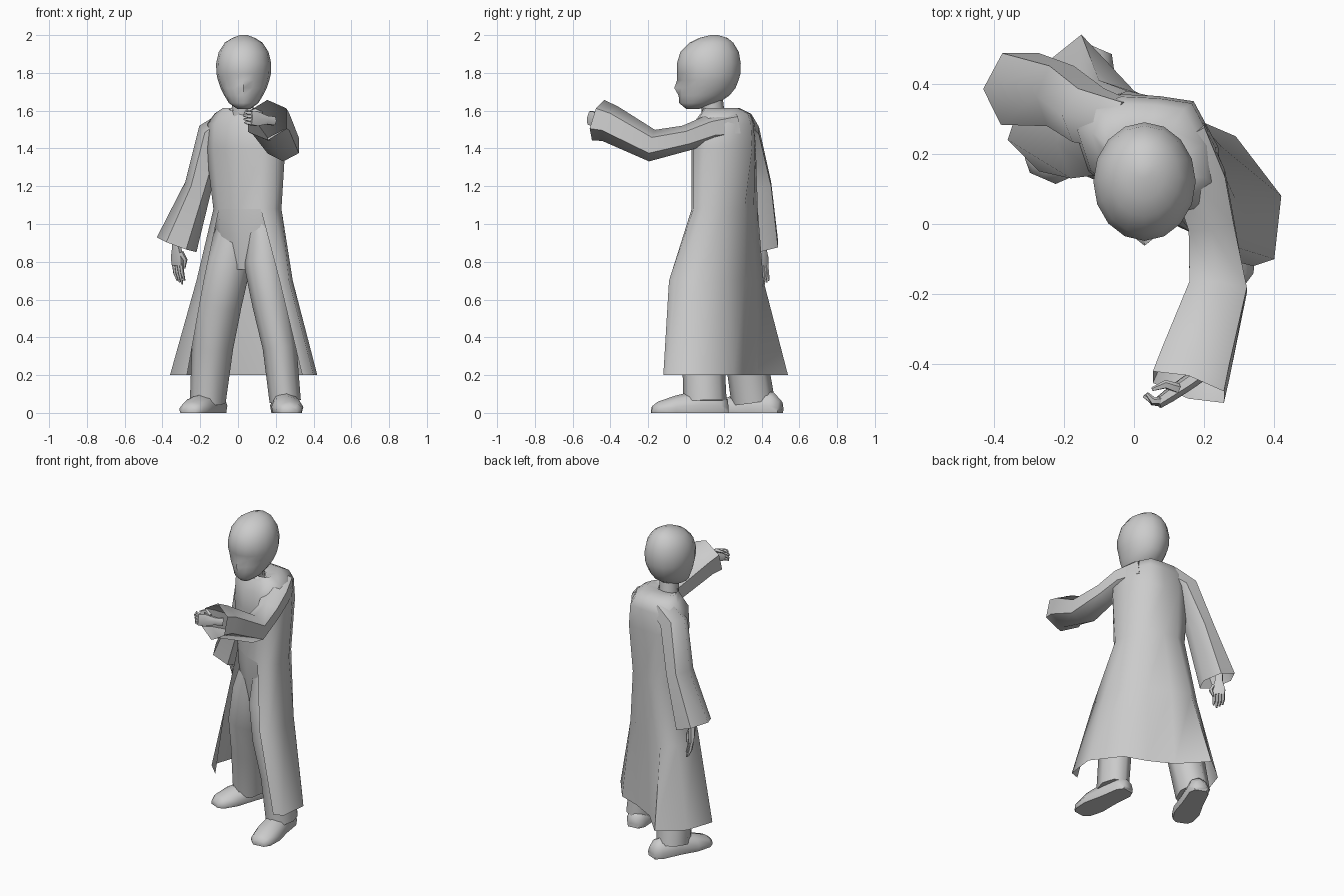
import bpy
from math import sin, cos, pi, radians
from mathutils import Vector

cube = bpy.data.objects.get("Cube")
if cube:
    bpy.data.objects.remove(cube, do_unlink=True)

grey = bpy.data.materials.new("plain_grey")
grey.use_nodes = True
grey.diffuse_color = (0.6, 0.6, 0.6, 1)
grey.node_tree.nodes["Principled BSDF"].inputs["Base Color"].default_value = (0.6, 0.6, 0.6, 1)
parts = []


def loft(name, rings, cap_start=True, cap_end=True, skip=None):
    """Join equal rings of points with quads; skip(row, column) leaves openings."""
    n = len(rings[0])
    verts = [p for ring in rings for p in ring]
    faces = []
    for r in range(len(rings) - 1):
        for i in range(n):
            if skip and skip(r, i):
                continue
            j = (i + 1) % n
            faces.append((r * n + i, r * n + j, (r + 1) * n + j, (r + 1) * n + i))
    if cap_start:
        faces.append(tuple(reversed(range(n))))
    if cap_end:
        faces.append(tuple(range(len(verts) - n, len(verts))))
    mesh = bpy.data.meshes.new(name)
    mesh.from_pydata(verts, [], faces)
    mesh.materials.append(grey)
    obj = bpy.data.objects.new(name, mesh)
    bpy.context.collection.objects.link(obj)
    parts.append(obj)


def tube(name, stations, ref, n=8, cap_end=True):
    """Sweep ellipses (x, y, z, side radius, other radius) along a path."""
    points = [Vector(s[:3]) for s in stations]
    rings = []
    for k, s in enumerate(stations):
        t = points[min(k + 1, len(points) - 1)] - points[max(k - 1, 0)]
        side = t.cross(Vector(ref)).normalized()
        other = side.cross(t).normalized()
        rings.append([points[k] + side * s[3] * cos(2 * pi * i / n)
                      + other * s[4] * sin(2 * pi * i / n) for i in range(n)])
    loft(name, rings, True, cap_end)


# Head: height, front y, back y, half width
head_rows = [
    (1.61, 0.0, 0.07, 0.035), (1.64, -0.03, 0.17, 0.078), (1.68, -0.033, 0.23, 0.102),
    (1.72, -0.04, 0.262, 0.122), (1.76, -0.04, 0.278, 0.136), (1.795, -0.048, 0.288, 0.144),
    (1.85, -0.048, 0.29, 0.146), (1.91, -0.03, 0.28, 0.132), (1.96, 0.02, 0.25, 0.1),
    (1.985, 0.07, 0.22, 0.06), (2.0, 0.13, 0.17, 0.02)]
# Lips, nose and eye sockets push single points in or out
features = {(1, 0): -0.006, (2, 0): -0.006, (3, 0): -0.022, (4, 0): -0.008,
            (4, 1): 0.014, (4, 15): 0.014, (3, 1): 0.004, (3, 15): 0.004}
head = []
for r, (z, front, back, w) in enumerate(head_rows):
    ring = []
    for i in range(16):
        a = 2 * pi * i / 16
        y = (front + back) / 2 - (back - front) / 2 * cos(a)
        ring.append((0.03 + w * sin(a), y + features.get((r, i), 0), z))
    head.append(ring)
loft("head", head)
tube("neck", [(0.02, 0.15, 1.54, 0.06, 0.06), (0.03, 0.13, 1.7, 0.055, 0.06)], (0, 1, 0))

# Long coat: outlines run from the left front edge round the back to the front
hem = [(.34, -.12), (.4, -.1), (.42, .08), (.29, .25), (.15, .3), (0, .38),
       (-.15, .54), (-.3, .42), (-.36, .24), (-.27, .15), (0, .1)]
thigh = [(.22, -.09), (.27, -.06), (.29, .07), (.25, .22), (.15, .31), (.02, .37),
         (-.1, .41), (-.19, .36), (-.22, .23), (-.18, .13), (0, .1)]
waist = [(.12, .03), (.19, .04), (.23, .1), (.23, .2), (.17, .31), (.07, .36),
         (-.02, .38), (-.1, .35), (-.13, .25), (-.1, .14), (.01, .07)]
chest = [(.13, .03), (.2, .04), (.25, .1), (.24, .22), (.17, .35), (.07, .365),
         (-.04, .37), (-.13, .34), (-.17, .27), (-.13, .15), (0, .05)]


def row(outline, z, scale=1, cx=0.04, cy=0.2):
    return [(cx + (x - 0.04) * scale, cy + (y - 0.2) * scale, z) for x, y in outline]


coat = [row(hem, 0.2), row(thigh, 0.7), row(waist, 1.08), row(chest, 1.4),
        row(chest, 1.53, 0.96), row(chest, 1.585, 0.78, 0.04, 0.21),
        row(chest, 1.615, 0.54, 0.035, 0.19), row(chest, 1.6, 0.34, 0.025, 0.14)]
loft("coat", coat, False, False, skip=lambda r, i: r < 2 and i >= 9)

# Sleeves, open at the cuffs
tube("left_sleeve", [(.13, .25, 1.52, .09, .09), (.19, .12, 1.5, .075, .085),
                     (.22, 0, 1.455, .068, .075), (.24, -.18, 1.415, .085, .095),
                     (.175, -.4, 1.53, .1, .115), (.155, -.465, 1.55, .112, .122)],
     (1, 0, 0), n=6, cap_end=False)
tube("right_sleeve", [(-.03, .28, 1.54, .075, .08), (-.13, .31, 1.48, .085, .09),
                      (-.21, .365, 1.2, .073, .1), (-.325, .385, .89, .112, .118)],
     (0, 1, 0), n=6, cap_end=False)

# Trousers, the seat carrying on from the coat front
loft("trouser_seat", [row(waist, 1.08, 0.995), row(waist, 0.95, 0.95),
                      row(waist, 0.76, 0.5, 0.04, 0.17)])
tube("left_trouser_leg", [(.12, .14, 1.05, .07, .09), (.14, .11, .8, .11, .12),
                          (.175, .08, .58, .1, .11), (.22, .09, .35, .09, .11),
                          (.25, .1, .06, .083, .115)], (0, 1, 0))
tube("right_trouser_leg", [(0, .23, 1.05, .09, .1), (-.05, .22, .8, .12, .12),
                           (-.1, .25, .58, .12, .12), (-.135, .31, .35, .11, .11),
                           (-.16, .355, .06, .095, .115)], (0, 1, 0))


def shoe(name, heel, toe):
    """Flat-soled shoe: fraction of length, half width, height."""
    heel, toe = Vector(heel), Vector(toe)
    side = (toe - heel).cross(Vector((0, 0, 1))).normalized()
    rings = []
    for f, w, h in [(0, .04, .07), (.1, .065, .11), (.4, .07, .12),
                    (.7, .085, .09), (.92, .07, .06), (1, .04, .035)]:
        c = heel.lerp(toe, f)
        rings.append([c + side * w * u + Vector((0, 0, h * v)) for u, v in
                      [(-.9, 0), (-1, .35), (-.7, .8), (0, 1), (.7, .8), (1, .35), (.9, 0)]])
    loft(name, rings)


shoe("left_shoe", (.23, .22, 0), (.275, -.18, 0))
shoe("right_shoe", (-.1, .5, 0), (-.26, .13, 0))


def hand(side_name, wrist, along, across, curl, finger):
    """Palm, four curled fingers and a thumb."""
    wrist, along, across, curl = (Vector(v) for v in (wrist, along, across, curl))
    along.normalize()
    knuckles = wrist + along * 0.1

    def path(points, radii):
        return [(*p, *r) for p, r in zip(points, radii)]

    tube(side_name + "_palm", path([wrist - along * 0.05, wrist, wrist + along * 0.06, knuckles],
                                   [(.022, .026), (.022, .026), (.02, .044), (.016, .04)]),
         across, 6)
    for i in range(4):
        base = knuckles + across * (i - 1.5) * 0.018 - along * 0.01
        mid = base + along * finger * 0.5 + curl * 0.01
        tip = base + along * finger * (0.9 + 0.1 * (i % 3)) + curl * 0.035
        tube(f"{side_name}_finger_{i + 1}", path([base, mid, tip],
             [(.012, .012), (.011, .011), (.005, .005)]), across, 5)
    base = wrist + along * 0.03 + across * 0.03
    tube(side_name + "_thumb", path([base, base + along * .04 + curl * .025 + across * .015,
                                     base + along * .085 + curl * .035],
         [(.015, .015), (.013, .013), (.006, .006)]), across, 5)


hand("left", (.15, -.455, 1.55), (-.8, -.55, .1), (0, .1, 1), (-.1, 1.3, 0), 0.05)
hand("right", (-.325, .4, .88), (.05, .05, -1), (.7, -.7, 0), (.4, .3, 0), 0.1)

# Smooth shading with crisp folds
bpy.ops.object.select_all(action='DESELECT')
for obj in parts:
    obj.select_set(True)
bpy.context.view_layer.objects.active = parts[0]
bpy.ops.object.shade_smooth_by_angle(angle=radians(60))
